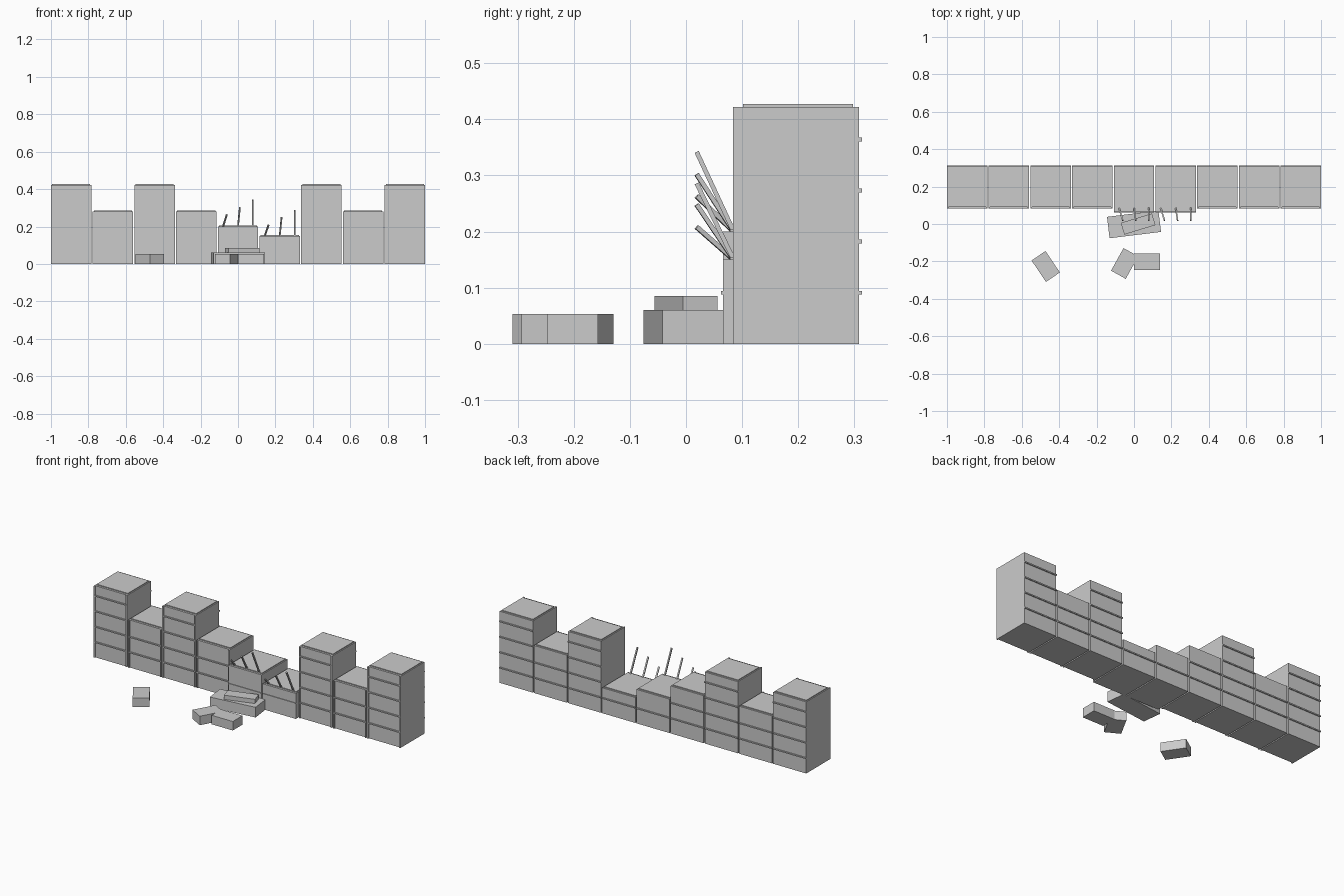
import bpy
import math
from mathutils import Vector

cube = bpy.data.objects.get("Cube")
if cube:
    bpy.data.objects.remove(cube, do_unlink=True)

GREY = (0.6, 0.6, 0.6, 1.0)
stone = bpy.data.materials.new("stone_grey")
stone.use_nodes = True
stone.diffuse_color = GREY
stone.node_tree.nodes["Principled BSDF"].inputs["Base Color"].default_value = GREY


def box(name, center, size, angle=0):
    """Box of a given size, turned about z by an angle in degrees."""
    bpy.ops.mesh.primitive_cube_add(size=1, location=center)
    ob = bpy.context.object
    ob.name = name
    ob.scale = size
    ob.rotation_euler.z = math.radians(angle)
    ob.data.materials.append(stone)
    return ob


def span(name, lo, hi):
    """Box between two opposite corners."""
    lo, hi = Vector(lo), Vector(hi)
    return box(name, (lo + hi) / 2, hi - lo)


def rod(name, start, end, thick=0.008):
    """Square bar between two points."""
    start, end = Vector(start), Vector(end)
    ob = box(name, (start + end) / 2, (thick, thick, (end - start).length))
    ob.rotation_euler = (end - start).to_track_quat("Z", "X").to_euler()


PITCH, WIDTH, BACK = 0.223, 0.216, 0.308
TALL, SHORT = 0.422, 0.28
PROUD = 0.006


def wall_section(index, height, broken):
    x = (index - 4) * PITCH
    x0, x1 = x - WIDTH / 2, x + WIDTH / 2
    front = 0.066 if broken else 0.09
    span("wall_section", (x0, front, 0), (x1, BACK, height))
    # Raised cap on the top
    span("wall_cap", (x0 + 0.006, front + 0.012, height),
         (x1 - 0.006, BACK - 0.01, height + 0.005))
    # Corner posts on the front of intact sections
    if not broken:
        for a in (x0, x1 - 0.008):
            span("front_post", (a, front - PROUD, 0), (a + 0.008, front, height))
    # Course bands on the front and back
    reach = 0.004 if broken else PROUD + 0.0005
    for course in range(1, 5):
        z = course * 0.091
        if z < height - 0.03:
            span("front_band", (x0, front - reach, z - 0.0035), (x1, front, z + 0.0035))
            span("back_band", (x0, BACK, z - 0.0035), (x1, BACK + PROUD, z + 0.0035))


# Battlement wall with two collapsed sections
heights = [TALL, SHORT, TALL, SHORT, 0.2, 0.15, TALL, SHORT, TALL]
for i, h in enumerate(heights):
    wall_section(i, h, h < SHORT)

# Bent reinforcing bars sticking out of the collapsed sections
for x, base, lean, rise in [(0, 0.2, 0.0, 0.063), (1, 0.2, 0.0, 0.102), (2, 0.2, 0.0, 0.142),
                            (0, 0.15, PITCH, 0.058), (1, 0.15, PITCH, 0.098), (2, 0.15, PITCH, 0.136)]:
    foot = lean + (x - 1) * 0.08
    rod("reinforcing_bar", (foot, 0.085, base), (foot + (2 - x) * 0.01, 0.019, base + rise))

# Fallen slabs
box("large_fallen_slab", (0, -0.002, 0.03), (0.277, 0.115, 0.06), 7)
box("small_fallen_slab", (0.022, 0, 0.0725), (0.174, 0.065, 0.025), 17)

# Loose rubble blocks
for x, y, angle in [(-0.472, -0.227, -56), (-0.05, -0.211, 61), (0.07, -0.202, 0)]:
    box("rubble_block", (x, y, 0.0265), (0.138, 0.09, 0.053), angle)
